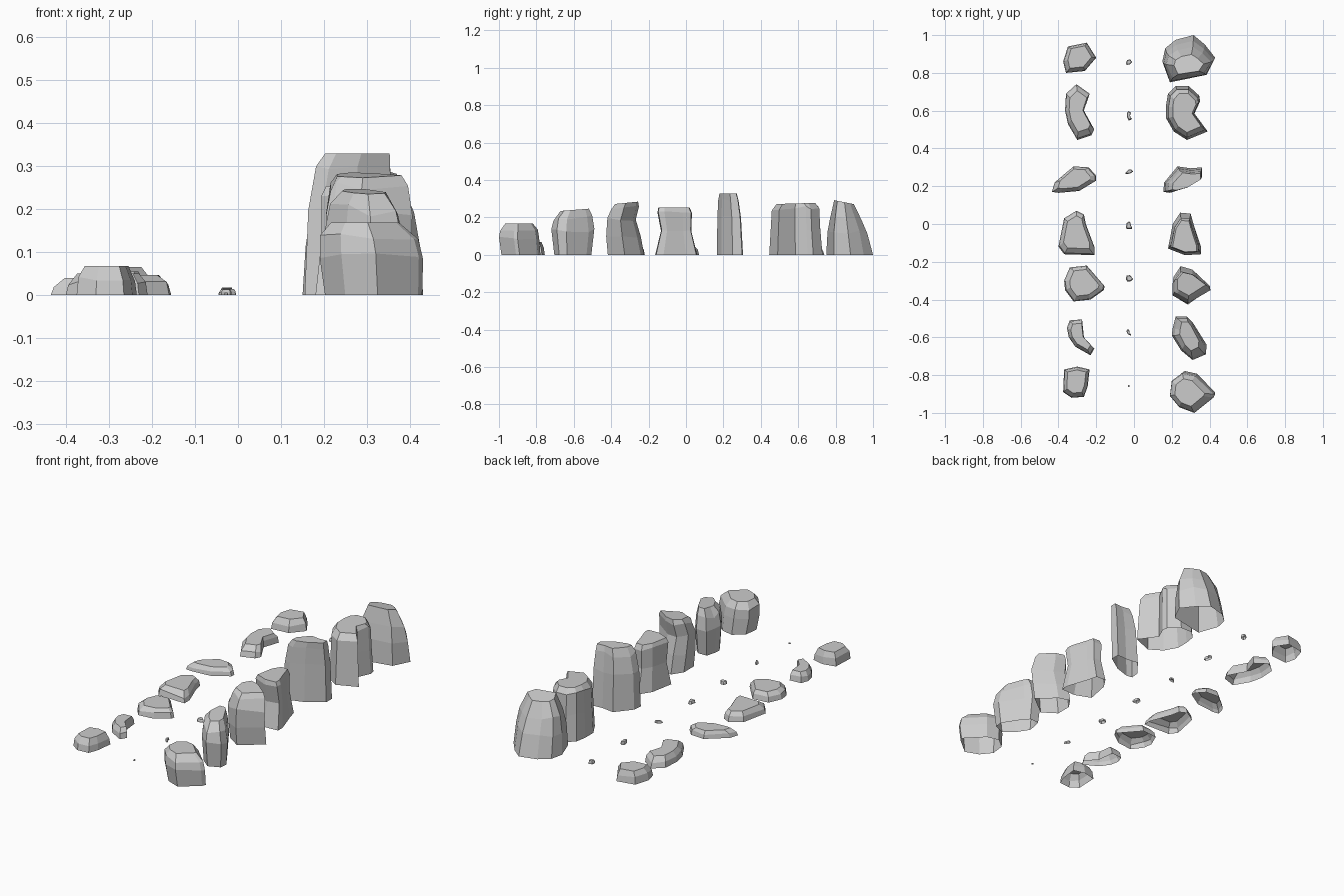
import bpy, bmesh, random
random.seed(4)


def stone(name, outline, rings, wobble=0.0, place=None):
    """Loft a plan outline through rings of (scale x, scale y, z, dx, dy, tilt x, tilt y).
    The underside stays open; place = (x, y, plan scale, height scale) moves a copy."""
    n = len(outline)
    cx = (min(p[0] for p in outline) + max(p[0] for p in outline)) / 2
    cy = (min(p[1] for p in outline) + max(p[1] for p in outline)) / 2
    ox, oy, k, kz = place or (cx, cy, 1, 1)
    bm = bmesh.new()
    loops = []
    for i, (sx, sy, z, dx, dy, tx, ty) in enumerate(rings):
        inner = 0 < i < len(rings) - 1
        loop = []
        for px, py in outline:
            x, y = (px - cx) * sx + dx, (py - cy) * sy + dy
            h = z + tx * x + ty * y
            if inner:
                h += random.uniform(-wobble, wobble)
            loop.append(bm.verts.new((ox + x * k, oy + y * k, max(0, h) * kz)))
        loops.append(loop)
    for a, b in zip(loops, loops[1:]):
        for i in range(n):
            j = (i + 1) % n
            bm.faces.new((a[i], a[j], b[j], b[i]))
    cap = bm.faces.new(loops[-1])
    bm.normal_update()
    if cap.normal.z < 0:
        bmesh.ops.reverse_faces(bm, faces=bm.faces[:])
    mesh = bpy.data.meshes.new(name)
    bm.to_mesh(mesh)
    bm.free()
    obj = bpy.data.objects.new(name, mesh)
    bpy.context.collection.objects.link(obj)


# Tall standing stones, front to back
stone("tall_stone_1",
      [(.19, -.91), (.2, -.83), (.26, -.785), (.33, -.8), (.43, -.9), (.42, -.92), (.32, -1), (.24, -.97)],
      [(.94, .97, 0, .005, .01, 0, 0), (1, 1, .09, 0, 0, 0, 0), (.95, .93, .135, -.005, 0, 0, 0),
       (.66, .68, .168, -.015, 0, 0, 0)], .008)
stone("tall_stone_2",
      [(.205, -.55), (.22, -.49), (.28, -.49), (.31, -.52), (.385, -.64), (.38, -.69), (.31, -.72),
       (.25, -.67), (.2, -.59)],
      [(.88, .86, 0, 0, 0, 0, 0), (1, 1, .13, 0, 0, 0, 0), (.85, .9, .2, 0, 0, 0, .05),
       (.55, .66, .24, 0, .01, 0, .08)], .015)
stone("tall_stone_3",
      [(.205, -.37), (.205, -.28), (.245, -.22), (.31, -.24), (.405, -.33), (.285, -.425), (.22, -.38)],
      [(.96, .95, 0, 0, .002, 0, 0), (.98, .9, .09, 0, -.012, 0, 0), (1, .74, .19, 0, -.022, 0, 0),
       (.9, .72, .255, 0, -.003, 0, .1), (.75, .6, .278, 0, .005, 0, .1)], .012)
stone("tall_stone_4",
      [(.18, -.13), (.205, 0), (.245, .06), (.3, .055), (.315, 0), (.355, -.12), (.355, -.16), (.27, -.165)],
      [(1, 1, 0, 0, 0, 0, 0), (.84, .72, .13, 0, 0, 0, 0), (.84, .82, .23, 0, -.008, 0, 0),
       (.72, .74, .253, 0, -.012, 0, 0)], .006)
stone("tall_stone_5",
      [(.155, .17), (.16, .22), (.23, .305), (.3, .295), (.36, .3), (.36, .25), (.27, .19), (.19, .165)],
      [(1, 1, 0, 0, 0, 0, 0), (.95, .9, .2, .003, -.004, 0, 0), (.84, .78, .29, .01, -.008, 0, 0),
       (.73, .66, .329, .02, -.01, 0, 0)], .01)
stone("tall_stone_6",
      [(.18, .69), (.22, .73), (.29, .73), (.345, .68), (.35, .65), (.32, .585), (.39, .49), (.28, .445),
       (.21, .49), (.17, .56), (.17, .63)],
      [(1, 1, 0, 0, 0, 0, 0), (.93, .93, .14, 0, -.002, 0, 0), (.88, .89, .25, 0, -.002, 0, .03),
       (.68, .72, .275, 0, 0, 0, .03)], .01)
stone("tall_stone_7",
      [(.15, .86), (.165, .93), (.22, .975), (.315, 1), (.375, .95), (.43, .88), (.385, .79), (.19, .75)],
      [(1, 1, 0, 0, 0, 0, 0), (.95, .85, .12, 0, -.012, 0, 0), (.85, .66, .2, 0, -.02, 0, -.1),
       (.56, .42, .276, 0, -.03, 0, -.2)], .01)

# Low flat stones, with a scaled pebble beside each
low = [
    ([(-.375, -.89), (-.37, -.77), (-.3, -.755), (-.235, -.77), (-.245, -.86), (-.265, -.915), (-.33, -.92)],
     .068, (-.028, -.858, .07, .08)),
    ([(-.355, -.55), (-.34, -.51), (-.275, -.505), (-.265, -.6), (-.21, -.66), (-.23, -.695), (-.31, -.65),
      (-.345, -.6)], .05, (-.027, -.575, .17, .25)),
    ([(-.37, -.3), (-.34, -.23), (-.25, -.22), (-.155, -.33), (-.16, -.35), (-.23, -.4), (-.32, -.41),
      (-.365, -.35)], .047, (-.024, -.288, .18, .3)),
    ([(-.4, -.12), (-.37, .03), (-.305, .07), (-.265, .05), (-.255, 0), (-.21, -.12), (-.21, -.165),
      (-.37, -.16)], .05, (-.027, -.007, .17, .3)),
    ([(-.435, .17), (-.42, .22), (-.32, .305), (-.24, .3), (-.2, .255), (-.2, .23), (-.29, .175),
      (-.4, .165)], .04, (-.026, .277, .17, .3)),
    ([(-.36, .69), (-.305, .74), (-.235, .69), (-.265, .6), (-.21, .5), (-.225, .47), (-.3, .445),
      (-.35, .53), (-.365, .6)], .055, (-.025, .573, .17, .3)),
    ([(-.375, .86), (-.35, .94), (-.25, .96), (-.2, .88), (-.26, .81), (-.36, .8)],
     .065, (-.026, .857, .18, .27)),
]
for i, (outline, h, pebble) in enumerate(low, 1):
    rings = [(1, 1, 0, 0, 0, 0, 0), (.94, .94, h * .55, 0, 0, 0, 0), (.72, .74, h, 0, .004, 0, 0)]
    stone(f"low_stone_{i}", outline, rings, .006)
    stone(f"pebble_{i}", outline, rings, .006, pebble)
